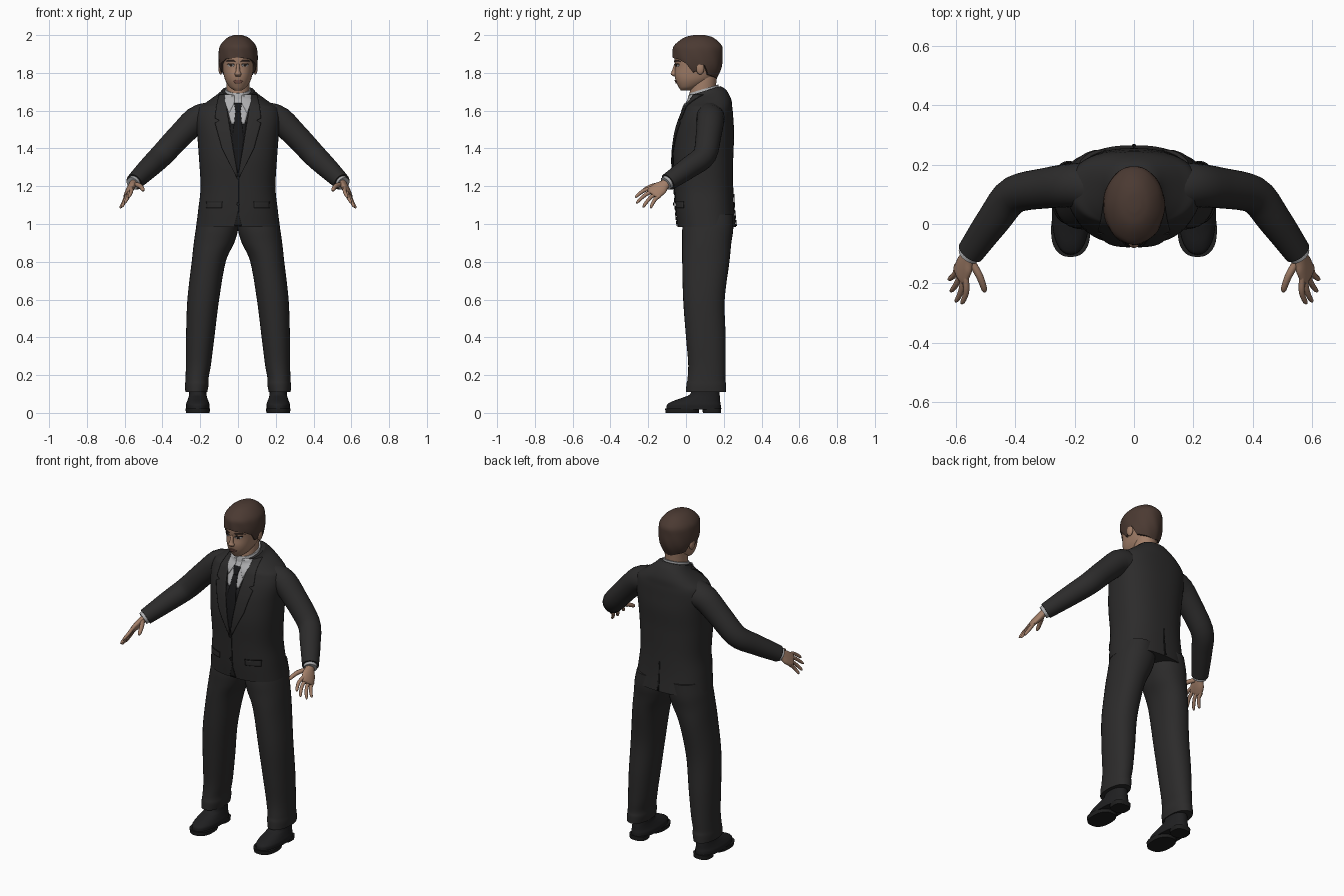
import bpy, bmesh, math
from mathutils import Vector
from mathutils.bvhtree import BVHTree

if "Cube" in bpy.data.objects:
    bpy.data.objects.remove(bpy.data.objects["Cube"])


def material(name, r, g, b):
    m = bpy.data.materials.new(name)
    m.use_nodes = True
    m.diffuse_color = (r, g, b, 1)
    m.node_tree.nodes["Principled BSDF"].inputs["Base Color"].default_value = (r, g, b, 1)
    return m


SUIT = material("charcoal suit", .025, .024, .024)
SEAM = material("dark seam", .013, .013, .013)
TIE = material("black tie", .009, .009, .01)
SHOE = material("black leather", .014, .014, .015)
SHIRT = material("grey white shirt", .42, .42, .43)
SKIN = material("skin", .36, .21, .14)
LIP = material("lips", .22, .1, .075)
HAIR = material("brown hair", .07, .042, .032)
EYE = material("dark eyes", .02, .013, .01)


def finish(name, bm, mat, mirror=False, angle=50):
    bmesh.ops.recalc_face_normals(bm, faces=bm.faces)
    mesh = bpy.data.meshes.new(name)
    bm.to_mesh(mesh)
    bm.free()
    mesh.materials.append(mat)
    ob = bpy.data.objects.new(name, mesh)
    bpy.context.collection.objects.link(ob)
    bpy.ops.object.select_all(action='DESELECT')
    ob.select_set(True)
    bpy.context.view_layer.objects.active = ob
    bpy.ops.object.shade_smooth_by_angle(angle=math.radians(angle))
    if mirror:
        ob.modifiers.new("mirror", 'MIRROR')
    return ob


def skin(name, rings, mat, mirror=False):
    # Bridge closed rings of points and cap both ends
    bm = bmesh.new()
    loops = [[bm.verts.new(p) for p in ring] for ring in rings]
    n = len(loops[0])
    for a, b in zip(loops, loops[1:]):
        for i in range(n):
            j = (i + 1) % n
            bm.faces.new((a[i], a[j], b[j], b[i]))
    bm.faces.new(loops[0])
    bm.faces.new(loops[-1])
    return finish(name, bm, mat, mirror)


def slope(a, b, c):
    d, e = b - a, c - b
    if d * e <= 0:
        return 0
    return math.copysign(min(abs(d + e) / 2, 2 * abs(d), 2 * abs(e)), d)


def smooth(rows, steps=5):
    # Monotone cubic interpolation between rows of numbers
    def tangent(i):
        if 0 < i < len(rows) - 1:
            return [slope(*v) for v in zip(rows[i - 1], rows[i], rows[i + 1])]
        k = min(i, len(rows) - 2)
        return [b - a for a, b in zip(rows[k], rows[k + 1])]
    out = []
    for i in range(len(rows) - 1):
        m, q = tangent(i), tangent(i + 1)
        for s in range(steps):
            t = s / steps
            h = t * t * (3 - 2 * t)
            out.append([a + (b - a) * h + u * t * (1 - t) ** 2 - v * t * t * (1 - t)
                        for a, b, u, v in zip(rows[i], rows[i + 1], m, q)])
    return out + [list(rows[-1])]


def oval(i, n, power):
    a = math.tau * i / n
    c, s = math.cos(a), math.sin(a)
    return (math.copysign(abs(c) ** (2 / power), c), math.copysign(abs(s) ** (2 / power), s))


def loft(name, rows, mat, power=2, n=32, mirror=False, x=0):
    # Rows: z, centre y, half width, half depth, tilt, extra x
    rings = []
    for z, y, rx, ry, tilt, dx in smooth([tuple(r) + (0,) * (6 - len(r)) for r in rows]):
        pts = [oval(i, n, power) for i in range(n)]
        rings.append([(x + dx + rx * c, y + ry * s, z + tilt * ry * s) for c, s in pts])
    return skin(name, rings, mat, mirror)


ACROSS = Vector((.455, .63, -.625))


def tube(name, rows, mat, n=20):
    # Rows: x, y, z, radius across, radius through
    rows = smooth(rows, 4)
    pts = [Vector(r[:3]) for r in rows]
    rings = []
    for i, r in enumerate(rows):
        t = (pts[min(i + 1, len(pts) - 1)] - pts[max(i - 1, 0)]).normalized()
        u = (ACROSS - t * ACROSS.dot(t)).normalized()
        v = t.cross(u)
        rings.append([pts[i] + u * c * r[3] + v * s * r[4]
                      for c, s in (oval(k, n, 2) for k in range(n))])
    return skin(name, rings, mat, True)


def surface(ob):
    return BVHTree.FromObject(ob, bpy.context.evaluated_depsgraph_get())


def plate(name, rows, mat, tree, lift=.003, side=-1, mirror=False, cols=8, steps=5):
    # Thin sheet draped on a surface; rows: z, left x, right x
    bm = bmesh.new()
    grid = []
    fine = [[a + (b - a) * s / steps for a, b in zip(p, q)]
            for p, q in zip(rows, rows[1:]) for s in range(steps)] + [rows[-1]]
    for z, x0, x1 in fine:
        line = []
        for k in range(cols + 1):
            p = Vector((x0 + (x1 - x0) * k / cols, side, z))
            hit = tree.ray_cast(p, Vector((0, -side, 0)))[0]
            if hit is None:
                hit = tree.find_nearest(Vector((p.x, side * .1 + .1, z)))[0]
            line.append(bm.verts.new((p.x, hit.y + side * lift, z)))
        grid.append(line)
    for a, b in zip(grid, grid[1:]):
        for k in range(cols):
            bm.faces.new((a[k], a[k + 1], b[k + 1], b[k]))
    ob = finish(name, bm, mat, mirror)
    mod = ob.modifiers.new("thickness", 'SOLIDIFY')
    mod.thickness, mod.offset = .004, 0


def even(*rows):
    return [(z, -w, w) for z, w in rows]


# Jacket and sleeves
jacket = loft("jacket", [
    (.985, .11, .222, .155), (1.08, .1, .21, .155), (1.2, .094, .198, .156),
    (1.34, .09, .206, .16), (1.46, .098, .215, .157), (1.55, .108, .224, .143),
    (1.61, .118, .213, .128), (1.645, .12, .165, .12, .1),
    (1.685, .115, .105, .098, .25), (1.705, .1, .085, .082, .3)], SUIT, 2.4, 48)
tube("sleeves", [
    (.12, .13, 1.57, .085, .075), (.2, .13, 1.56, .076, .073), (.3, .12, 1.475, .068, .066),
    (.4, .1, 1.368, .063, .063), (.475, .01, 1.295, .057, .056), (.55, -.095, 1.222, .047, .045)],
    SUIT, 28)

# Jacket front: shirt, tie, lapels, buttons, pockets, vent
chest = surface(jacket)
plate("shirt_front", even((1.685, .07), (1.6, .055), (1.53, .035)), SHIRT, chest)
plate("vest_front", even((1.54, .046), (1.25, .002)), TIE, chest, .002)
plate("tie_knot", even((1.64, .021), (1.595, .013)), TIE, chest, .009)
plate("tie_blade", even((1.6, .013), (1.45, .03), (1.27, .004)), TIE, chest, .006)
plate("shirt_collar_points", [(1.685, .02, .072), (1.645, .018, .07), (1.59, .045, .05)],
      SHIRT, chest, .007, mirror=True)
plate("lapels", [(1.685, .072, .1), (1.62, .06, .115), (1.56, .051, .122), (1.548, .049, .098),
                 (1.535, .047, .122), (1.4, .026, .085), (1.25, 0, .01)],
      SUIT, chest, .007, mirror=True)
plate("front_seam", [(1.245, 0, .004), (1.06, 0, .004)], SEAM, chest)
plate("front_opening", even((1.06, .002), (.99, .02)), SEAM, chest)
plate("back_vent", even((1.16, .002), (.99, .005)), SEAM, chest, side=1)
plate("pocket_flaps", [(1.115, .085, .165), (1.085, .085, .167)], SUIT, chest, .005, mirror=True)
plate("pocket_seams", [(1.12, .083, .167), (1.114, .083, .167)], SEAM, chest, .005, mirror=True)
for i, z in enumerate((1.245, 1.105)):
    plate(f"button_{i + 1}", even((z + .009, .003), (z, .009), (z - .009, .003)),
          SEAM, chest, .009)

# Trousers
loft("trousers", [
    (1.05, .12, .1, .13, 0, .105), (.97, .115, .112, .135, 0, .112), (.9, .11, .107, .13, 0, .127),
    (.8, .105, .09, .125, 0, .155), (.6, .095, .084, .11, 0, .184), (.4, .105, .075, .105, 0, .2),
    (.25, .111, .066, .099, 0, .21), (.18, .108, .061, .1, 0, .217), (.15, .107, .062, .105, 0, .218),
    (.11, .106, .058, .106, 0, .221)], SUIT, 2.2, mirror=True)

# Shoes
loft("shoe_uppers", [(.018, .04, .062, .144), (.04, .041, .063, .143), (.06, .053, .057, .128),
                     (.08, .08, .05, .1), (.1, .1, .046, .078), (.15, .106, .044, .07)],
     SHOE, 2.3, mirror=True, x=.213)
loft("shoe_soles", [(0, -.02, .062, .088), (.024, -.02, .066, .091)], SEAM, 2.4, mirror=True, x=.213)
loft("shoe_heels", [(0, .137, .05, .048), (.026, .137, .053, .05)], SEAM, 2.8, mirror=True, x=.213)

# Cuffs and hands
tube("shirt_cuffs", [(.54, -.081, 1.232, .039, .037), (.558, -.107, 1.214, .038, .036)], SHIRT)
tube("palms", [(.548, -.09, 1.225, .025, .02), (.557, -.112, 1.21, .028, .02),
               (.57, -.14, 1.187, .042, .019), (.584, -.172, 1.163, .043, .014),
               (.588, -.18, 1.155, .03, .008)], SKIN)
tips = {"index": (.58, -.268, 1.14), "middle": (.6, -.262, 1.11),
        "ring": (.617, -.227, 1.088), "little": (.624, -.187, 1.084)}
fingers = [(name + "_fingers", Vector((.58, -.16, 1.171)) + ACROSS * (.022 * i - .033), Vector(tip), .0105)
           for i, (name, tip) in enumerate(tips.items())]
fingers.append(("thumbs", Vector((.548, -.125, 1.21)), Vector((.502, -.228, 1.175)), .013))
for name, base, tip, r in fingers:
    bend = Vector((-.008, -.004, .008))
    path = [(0, 1), (.45, .95), (.9, .75), (1, .3)]
    tube(name, [(*(base.lerp(tip, t) + bend * 4 * t * (1 - t)), r * w, r * w) for t, w in path], SKIN, 12)

# Neck and shirt collar band
loft("neck", [(1.64, .085, .064, .07), (1.7, .088, .06, .068), (1.8, .1, .06, .066)], SKIN)
loft("shirt_collar", [(1.66, .09, .08, .084, .3), (1.695, .092, .071, .08, .3),
                      (1.715, .094, .067, .077, .3)], SHIRT)

# Head, nose and ears
head = loft("head", [
    (1.708, 0, .022, .028), (1.725, .015, .045, .054), (1.76, .04, .067, .095),
    (1.8, .055, .078, .115), (1.84, .06, .084, .118), (1.88, .06, .086, .122),
    (1.93, .062, .08, .115), (1.97, .062, .055, .08), (1.985, .062, .02, .03)], SKIN, 2.2, 40)
loft("nose", [(1.848, -.054, .008, .008), (1.81, -.061, .011, .014), (1.794, -.063, .018, .018),
              (1.782, -.056, .013, .011)], SKIN, n=16)
bm = bmesh.new()
bmesh.ops.create_uvsphere(bm, u_segments=16, v_segments=10, radius=1)
bmesh.ops.scale(bm, vec=(.012, .022, .034), verts=bm.verts)
bmesh.ops.translate(bm, vec=(.092, .075, 1.825), verts=bm.verts)
finish("ears", bm, SKIN, True)

# Painted face
face = surface(head)
plate("eye_whites", [(1.847, .027, .046), (1.84, .018, .055), (1.833, .027, .047)], SHIRT, face, .001, mirror=True)
plate("irises", [(1.847, .032, .041), (1.84, .03, .044), (1.833, .032, .041)], EYE, face, .003, mirror=True)
plate("upper_lashes", [(1.85, .027, .048), (1.845, .017, .058)], EYE, face, .003, mirror=True)
plate("eyebrows", [(1.867, .022, .056), (1.858, .014, .066)], HAIR, face, .003, mirror=True)
plate("lips", even((1.763, .01), (1.756, .027), (1.745, .012)), LIP, face, .003)


# Hair: a shell whose lower edge follows the hairline
def look_up(table, key):
    for a, b in zip(table, table[1:]):
        if a[0] <= key <= b[0]:
            t = (key - a[0]) / (b[0] - a[0])
            return [p + (q - p) * t for p, q in zip(a, b)]
    return table[0] if key < table[0][0] else table[-1]


profile = smooth([(1.76, .075, .07, .085), (1.79, .075, .086, .098), (1.83, .068, .1, .12),
                  (1.88, .062, .104, .132), (1.93, .063, .1, .132), (1.965, .065, .08, .107),
                  (1.99, .068, .05, .07), (2, .07, .02, .03)])
hairline = [(0, 1.882), (40, 1.872), (60, 1.85), (70, 1.803), (82, 1.81), (88, 1.845),
            (105, 1.84), (115, 1.79), (180, 1.765)]
rings = []
for k in range(18):
    t = min(k / 16, 1) ** 1.6
    ring = []
    for i in range(72):
        a = math.tau * i / 72
        edge = look_up(hairline, math.degrees(min(a, math.tau - a)))[1]
        z = 2 + (edge - 2) * t
        _, y, rx, ry = look_up(profile, z)
        s = 1 + .012 * math.sin(9 * a + 40 * z) * t
        if k == 17:
            s *= .78
        ring.append((rx * s * math.sin(a), y - ry * s * math.cos(a), z))
    rings.append(ring)
skin("hair", rings, HAIR)
